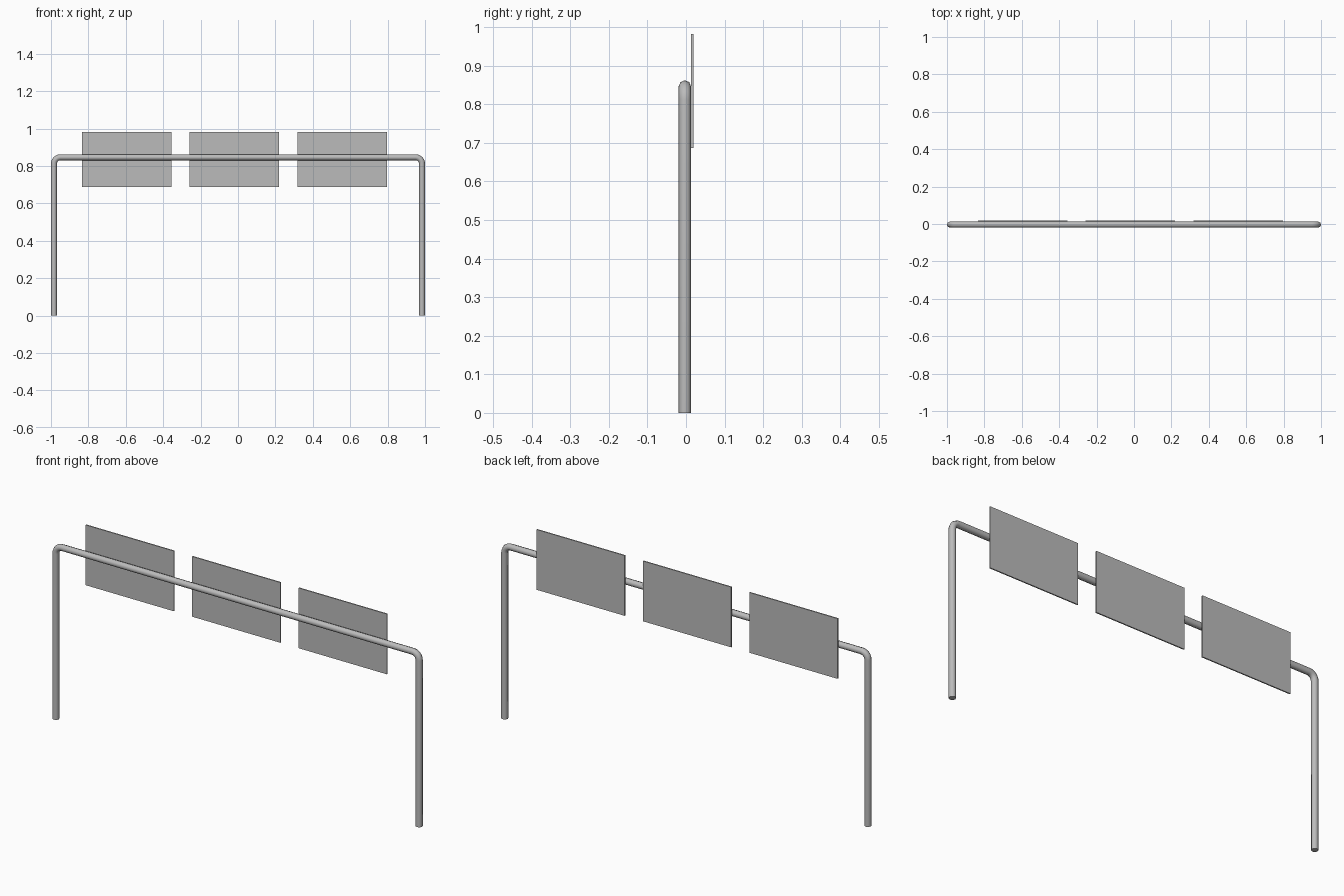
import bpy
from math import sin, cos, pi

cube = bpy.data.objects.get("Cube")
if cube:
    bpy.data.objects.remove(cube, do_unlink=True)


def make_material(name, rgb):
    mat = bpy.data.materials.new(name)
    mat.use_nodes = True
    mat.diffuse_color = (*rgb, 1)
    mat.node_tree.nodes["Principled BSDF"].inputs["Base Color"].default_value = (*rgb, 1)
    return mat


grey = make_material("plain grey", (0.5, 0.5, 0.5))

TUBE_R = 0.016
TUBE_Y = -0.003
BEND_R = 0.034
LEG_X = 1 - TUBE_R
BAR_Z = 0.862 - TUBE_R
BEND_STEPS = 6

# Tube path: up one leg, round the bend, mirrored for the other leg
half = [(LEG_X, 0)]
for i in range(BEND_STEPS + 1):
    a = pi / 2 * i / BEND_STEPS
    half.append((LEG_X - BEND_R + BEND_R * cos(a), BAR_Z - BEND_R + BEND_R * sin(a)))
path = half + [(-x, z) for x, z in reversed(half)]

curve = bpy.data.curves.new("tube_frame", "CURVE")
curve.dimensions = "3D"
curve.bevel_depth = TUBE_R
curve.bevel_resolution = 2
curve.use_fill_caps = True
spline = curve.splines.new("POLY")
spline.points.add(len(path) - 1)
for point, (x, z) in zip(spline.points, path):
    point.co = (x, TUBE_Y, z, 1)
frame = bpy.data.objects.new("tube_frame", curve)
bpy.context.collection.objects.link(frame)
curve.materials.append(grey)

# Turn the tube into a mesh with smooth sides and sharp end caps
bpy.ops.object.select_all(action="DESELECT")
frame.select_set(True)
bpy.context.view_layer.objects.active = frame
bpy.ops.object.convert(target="MESH")
bpy.ops.object.shade_smooth_by_angle(angle=pi / 3)

# Three thin panels fixed to the back of the bar
for name, x in (("right_panel", -0.595), ("middle_panel", -0.019), ("left_panel", 0.558)):
    bpy.ops.mesh.primitive_cube_add(size=1, location=(x, 0.016, 0.834))
    panel = bpy.context.object
    panel.name = name
    panel.scale = (0.478, 0.006, 0.295)
    panel.data.materials.append(grey)
